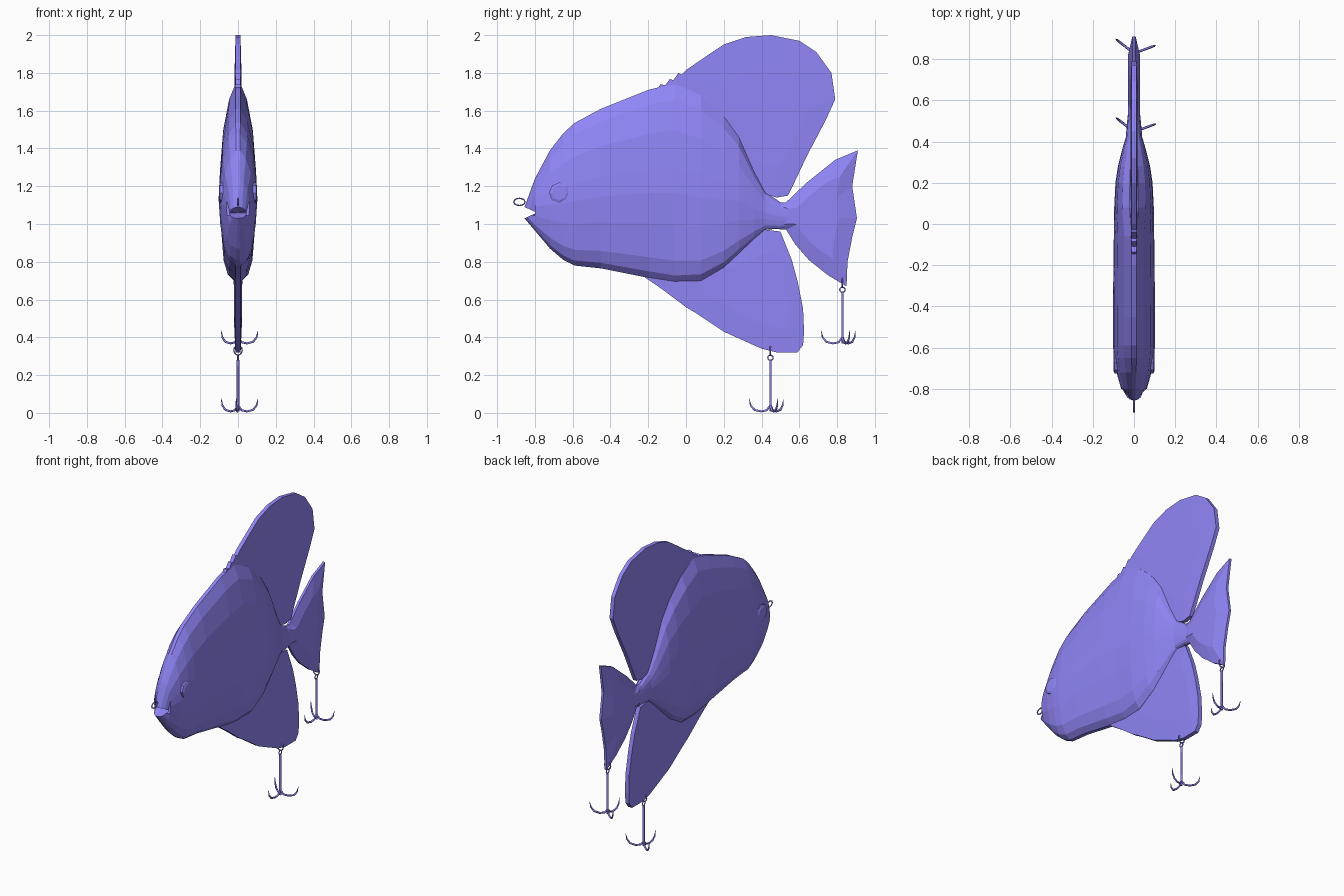
import bpy, bmesh
from math import sin, cos, pi, radians
from mathutils import Vector

if "Cube" in bpy.data.objects:
    bpy.data.objects.remove(bpy.data.objects["Cube"])

paint = bpy.data.materials.new("violet")
paint.diffuse_color = (0.278, 0.239, 0.93, 1)
paint.use_nodes = True
paint.node_tree.nodes["Principled BSDF"].inputs["Base Color"].default_value = paint.diffuse_color


def finish(name, bm):
    bmesh.ops.recalc_face_normals(bm, faces=bm.faces)
    me = bpy.data.meshes.new(name)
    bm.to_mesh(me)
    bm.free()
    me.materials.append(paint)
    ob = bpy.data.objects.new(name, me)
    bpy.context.collection.objects.link(ob)
    return ob


def plate(name, outline, centre, edge, mid, scale=0.6):
    """Fin plate in the yz plane: thin rim, slightly thicker middle."""
    bm = bmesh.new()
    n = len(outline)
    c = Vector((0, *centre))
    rims = []
    for s in (1, -1):
        rim = [bm.verts.new((s * edge, y, z)) for y, z in outline]
        inner = []
        for y, z in outline:
            p = c + (Vector((0, y, z)) - c) * scale
            p.x = s * mid
            inner.append(bm.verts.new(p))
        hub = bm.verts.new((s * mid, *centre))
        for i in range(n):
            j = (i + 1) % n
            bm.faces.new((rim[i], rim[j], inner[j], inner[i]))
            bm.faces.new((inner[i], inner[j], hub))
        rims.append(rim)
    for i in range(n):
        j = (i + 1) % n
        bm.faces.new((rims[0][i], rims[0][j], rims[1][j], rims[1][i]))
    return finish(name, bm)


def wire(name, pts, radii, closed=False):
    """Thin tube along a path."""
    cu = bpy.data.curves.new(name, 'CURVE')
    cu.dimensions = '3D'
    cu.bevel_depth = 1.0
    cu.bevel_resolution = 1
    cu.use_fill_caps = True
    sp = cu.splines.new('POLY')
    sp.points.add(len(pts) - 1)
    for p, co, r in zip(sp.points, pts, radii):
        p.co = (*co, 1)
        p.radius = r
    sp.use_cyclic_u = closed
    cu.materials.append(paint)
    ob = bpy.data.objects.new(name, cu)
    bpy.context.collection.objects.link(ob)
    return ob


def ring(name, c, ru, rz, r, axis='y', n=12):
    """Wire loop in the yz plane (axis y) or the xz plane (axis x)."""
    pts = []
    for i in range(n):
        a = 2 * pi * i / n
        u = ru * cos(a)
        d = (0, u, rz * sin(a)) if axis == 'y' else (u, 0, rz * sin(a))
        pts.append(Vector(c) + Vector(d))
    return wire(name, pts, [r] * n, True)


# Body: cross-sections along y as (y, bottom, top, half width)
stations = [
    (-0.855, 1.03, 1.09, 0.035), (-0.80, 0.965, 1.24, 0.062),
    (-0.72, 0.87, 1.39, 0.085), (-0.65, 0.81, 1.48, 0.097),
    (-0.59, 0.78, 1.535, 0.102), (-0.45, 0.765, 1.61, 0.102),
    (-0.20, 0.715, 1.71, 0.100), (-0.06, 0.69, 1.745, 0.098),
    (0.08, 0.70, 1.68, 0.096), (0.20, 0.77, 1.57, 0.09),
    (0.28, 0.845, 1.46, 0.078), (0.36, 0.92, 1.28, 0.058),
    (0.42, 0.97, 1.17, 0.04), (0.50, 0.975, 1.115, 0.033),
    (0.58, 0.98, 1.11, 0.025)]
half = [(0.12, 1), (0.48, 0.84), (0.8, 0.53), (0.95, 0.15), (1.0, -0.1),
        (0.92, -0.42), (0.72, -0.78), (0.45, -0.93), (0.12, -1)]
section = half + [(-x, t) for x, t in reversed(half)]
bm = bmesh.new()
rings = []
for k, (y, zb, zt, w) in enumerate(stations):
    row = []
    for x, t in section:
        # the first ring folds back at the sides to open the mouth
        back = 0.065 * (1 - abs(t)) if k == 0 else 0
        # the rear sections are fuller, giving a clear ridge
        if y > 0.05:
            x = (1 if x > 0 else -1) * abs(x) ** 0.7
        row.append(bm.verts.new((x * w * (1.3 if k == 0 else 1), y + back,
                                 (zt + zb) / 2 + t * (zt - zb) / 2)))
    rings.append(row)
n = len(section)
for a, b in zip(rings, rings[1:]):
    for i in range(n):
        j = (i + 1) % n
        bm.faces.new((a[i], a[j], b[j], b[i]))
throat = bm.verts.new((0, -0.77, 1.06))
for i in range(n):
    bm.faces.new((rings[0][i], rings[0][(i + 1) % n], throat))
bm.faces.new(rings[-1])
finish("body", bm)

# Fins (the dorsal fin starts with a few short spines)
plate("dorsal_fin", [
    (-0.16, 1.70), (-0.135, 1.74), (-0.11, 1.735), (-0.085, 1.768),
    (-0.07, 1.757), (-0.04, 1.80), (-0.03, 1.785),
    (0.0, 1.815), (0.11, 1.89), (0.20, 1.95),
    (0.32, 1.99), (0.45, 2.0), (0.60, 1.97), (0.69, 1.91), (0.77, 1.80),
    (0.79, 1.66), (0.74, 1.55), (0.64, 1.36), (0.56, 1.19), (0.54, 1.15),
    (0.48, 1.14), (0.38, 1.17), (0.1, 1.45)],
    (0.45, 1.55), 0.013, 0.018)
plate("belly_fin", [
    (-0.25, 0.74), (-0.12, 0.65), (0.0, 0.56), (0.05, 0.53), (0.20, 0.43),
    (0.40, 0.34), (0.48, 0.32), (0.59, 0.32), (0.62, 0.36), (0.625, 0.43),
    (0.62, 0.55), (0.59, 0.70), (0.56, 0.81), (0.50, 0.96), (0.42, 0.97),
    (0.15, 0.85)],
    (0.42, 0.66), 0.014, 0.02)
plate("tail_fin", [
    (0.45, 1.11), (0.53, 1.115), (0.64, 1.22), (0.79, 1.34), (0.91, 1.39),
    (0.88, 1.20), (0.905, 1.03), (0.88, 0.93), (0.855, 0.80), (0.85, 0.67),
    (0.75, 0.73), (0.65, 0.81), (0.58, 0.89), (0.53, 0.97), (0.45, 0.975)],
    (0.67, 1.04), 0.008, 0.03)

# Eyes: low octagonal domes on both sides
for side, s in (("left", -1), ("right", 1)):
    bm = bmesh.new()
    loops = [[bm.verts.new((s * x, -0.67 + r * cos(i * pi / 4),
                            1.165 + r * sin(i * pi / 4))) for i in range(8)]
             for x, r in ((0.06, 0.055), (0.094, 0.055), (0.1, 0.04))]
    for a, b in zip(loops, loops[1:]):
        for i in range(8):
            j = (i + 1) % 8
            bm.faces.new((a[i], a[j], b[j], b[i]))
    bm.faces.new(loops[0])
    bm.faces.new(loops[-1])
    finish(side + "_eye", bm)

# Line-tie loop on the nose
ring("nose_loop", (0, -0.882, 1.117), 0.03, 0.019, 0.004)

# Treble hooks hanging from the belly fin and tail fin
prong = [(0.0, 0.04), (0.02, 0.014), (0.05, 0.008), (0.085, 0.016),
         (0.105, 0.04), (0.113, 0.075)]
for label, y, dz in (("belly", 0.447, 0.0), ("tail", 0.828, 0.36)):
    ring(label + "_split_ring", (0, y, 0.332 + dz), 0.022, 0.026, 0.004, 'x')
    ring(label + "_hook_eye", (0, y, 0.292 + dz), 0.014, 0.014, 0.004)
    wire(label + "_hook_shank", [(0, y, 0.28 + dz), (0, y, 0.008 + dz)],
         [0.007, 0.007])
    for k, ang in enumerate((-95, 20, 142)):
        c, s = cos(radians(ang)), sin(radians(ang))
        wire(f"{label}_hook_prong_{k + 1}",
             [(r * c, y + r * s, z + dz) for r, z in prong],
             [0.006, 0.006, 0.006, 0.006, 0.005, 0.001])

# Turn the wire curves into meshes
bpy.ops.object.select_all(action='DESELECT')
for ob in bpy.context.scene.objects:
    if ob.type == 'CURVE':
        ob.select_set(True)
        bpy.context.view_layer.objects.active = ob
bpy.ops.object.convert(target='MESH')
